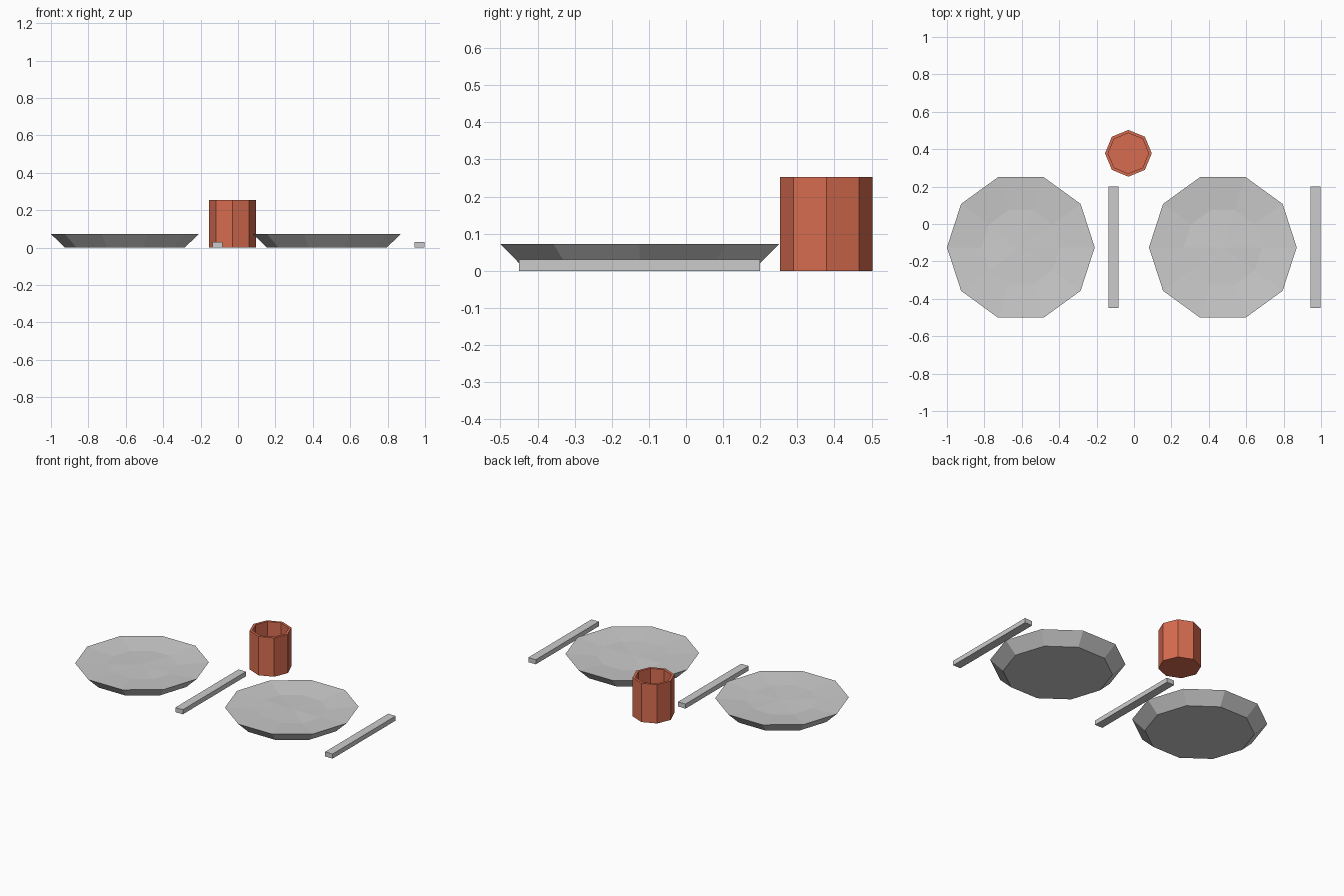
import bpy, bmesh, math, random

if "Cube" in bpy.data.objects:
    bpy.data.objects.remove(bpy.data.objects["Cube"])

random.seed(4)


def finish(bm, name, location, material=None):
    bmesh.ops.recalc_face_normals(bm, faces=bm.faces)
    mesh = bpy.data.meshes.new(name)
    bm.to_mesh(mesh)
    bm.free()
    obj = bpy.data.objects.new(name, mesh)
    obj.location = location
    bpy.context.collection.objects.link(obj)
    if material:
        mesh.materials.append(material)
    return obj


def lathe(name, sides, profile, location, material=None, dished=False):
    """Stack polygon rings (radius, z); cap the bottom and the last ring."""
    bm = bmesh.new()
    rings = []
    for i, (r, z) in enumerate(profile):
        ring = []
        for k in range(sides):
            a = math.tau * k / sides
            wobble = random.uniform(-0.005, 0.005) if dished and i >= 2 else 0
            ring.append(bm.verts.new((r * math.cos(a), r * math.sin(a), z + wobble)))
        rings.append(ring)
    for low, high in zip(rings, rings[1:]):
        for k in range(sides):
            n = (k + 1) % sides
            bm.faces.new((low[k], low[n], high[n], high[k]))
    bm.faces.new(rings[0][::-1])
    if dished:
        centre = bm.verts.new((0, 0, profile[-1][1]))
        for k in range(sides):
            bm.faces.new((rings[-1][k], rings[-1][(k + 1) % sides], centre))
    else:
        bm.faces.new(rings[-1])
    return finish(bm, name, location, material)


def bar(name, size, location):
    bm = bmesh.new()
    bmesh.ops.create_cube(bm, size=1)
    bmesh.ops.scale(bm, vec=size, verts=bm.verts)
    return finish(bm, name, location)


# Two place settings: ten-sided shallow plate with a knife at its right
for side, x in (("left", -0.605), ("right", 0.475)):
    lathe(side + "_plate", 10,
          [(0.32, 0), (0.395, 0.072), (0.21, 0.06)],
          (x, -0.125, 0), dished=True)
    bar(side + "_knife", (0.054, 0.65, 0.03), (x + 0.4955, -0.125, 0.015))

# Eight-sided hollow cup behind the plates
clay = bpy.data.materials.new("red_clay")
clay.diffuse_color = (0.68, 0.15, 0.08, 1)
clay.use_nodes = True
clay.node_tree.nodes["Principled BSDF"].inputs["Base Color"].default_value = clay.diffuse_color
lathe("cup", 8,
      [(0.125, 0), (0.125, 0.253), (0.108, 0.253), (0.108, 0.02)],
      (-0.03, 0.378, 0), clay)
